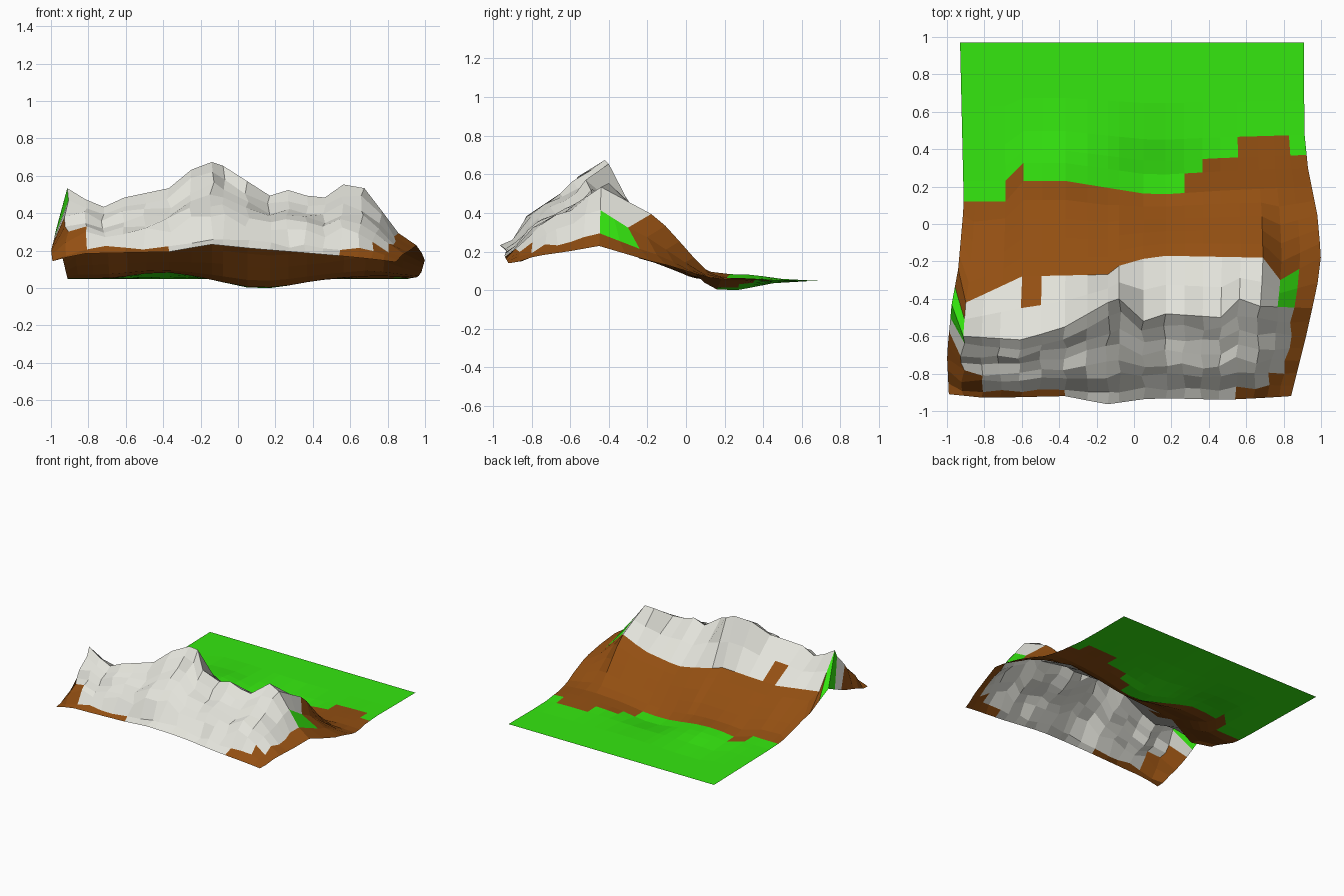
import bpy, bmesh, math, random

if "Cube" in bpy.data.objects:
    bpy.data.objects.remove(bpy.data.objects["Cube"])
random.seed(4)


def curve(t, keys):
    """Piecewise linear curve through (t, value) keys."""
    for (a, va), (b, vb) in zip(keys, keys[1:]):
        if t <= b:
            return va + (vb - va) * max(0, (t - a) / (b - a))
    return keys[-1][1]


def lerp(a, b, w):
    return a + (b - a) * w


# Column positions across the range
columns = [-1, -.92, -.82, -.72, -.61, -.5, -.37, -.25, -.14, -.08,
           .05, .17, .27, .37, .47, .57, .69, .79, .89, 1]

# Lines running across the range: front edge, crest, snow line, foot
front_y = [(-1, -.91), (-.8, -.93), (-.36, -.92), (-.15, -.965), (.1, -.93), (.5, -.94), (1, -.92)]
front_z = [(-1, .15), (-.85, .19), (-.36, .2), (-.15, .24), (.1, .215), (.55, .18), (1, .145)]
crest_y = [(-1, -.43), (-.92, -.6), (-.6, -.62), (-.37, -.55), (-.14, -.42), (-.08, -.4),
           (.05, -.52), (.17, -.48), (.47, -.5), (.57, -.4), (.69, -.44), (1, -.45)]
crest_z = [(-1, .31), (-.92, .54), (-.82, .48), (-.72, .44), (-.61, .49), (-.37, .54), (-.3, .62),
           (-.14, .68), (-.08, .66), (.17, .5), (.27, .53), (.37, .5), (.47, .49), (.57, .56),
           (.69, .54), (.79, .42), (.89, .3), (1, .235)]
snow_y = [(-1, -.24), (-.92, -.42), (-.61, -.28), (-.14, -.27), (-.05, -.2), (.17, -.17),
          (.69, -.18), (.79, -.3), (.89, -.24), (1, -.18)]
snow_z = [(-1, .17), (-.92, .27), (-.5, .3), (-.1, .32), (.2, .28), (.5, .32),
          (.69, .4), (.79, .33), (.89, .22), (1, .155)]
foot_y = [(-1, .12), (-.72, .12), (-.61, .23), (-.37, .23), (.1, .155), (.5, .18), (1, .2)]
# Side outlines seen from above
left_x = [(-.91, .99), (-.7, 1), (-.43, .975), (-.24, .94), (.1, .91), (.97, .93)]
right_x = [(-.92, .84), (-.6, .92), (-.33, .98), (-.17, 1), (.05, .98), (.3, .93), (.5, .91), (.97, .91)]
# Slope profiles
front_slope = [(0, 0), (.12, .1), (.27, .36), (.4, .49), (.55, .6), (.7, .72), (.85, .86), (1, 1)]
back_slope = [(.2, .18), (.4, .42), (.6, .67), (.8, .9), (1, 1)]
# Meadow mounds and hollow: x, y, height, radius
mounds = [(-.4, .28, .035, .2), (.1, .22, -.05, .2), (.3, .2, -.015, .15), (.75, .25, .015, .2)]


def column_points(u):
    fy, fz = curve(u, front_y), curve(u, front_z)
    cy, cz = curve(u, crest_y), curve(u, crest_z)
    sy, sz = curve(u, snow_y), curve(u, snow_z)
    gy = curve(u, foot_y)
    steep = 1.5 if u < -.9 else 1  # the left spike rises late
    pts = [(lerp(fy, cy, t), lerp(fz, cz, w ** steep)) for t, w in front_slope]
    pts += [(lerp(cy, sy, t), lerp(cz, sz, t)) for t in (.5, 1)]
    pts += [(lerp(sy, gy, t), lerp(sz, .057, w)) for t, w in back_slope]
    pts += [(lerp(gy, .97, t), .054) for t in (.13, .22, .36, .6, 1)]
    inner = abs(u) < 1
    for i, (y, z) in enumerate(pts):
        edge = curve(y, left_x if u < 0 else right_x)
        x = u * (1 + (edge - 1) * u * u)
        z += sum(h * math.exp(-((x - a) ** 2 + (y - b) ** 2) / r ** 2) for a, b, h, r in mounds)
        # craggy irregularity on the rock only
        if inner and 1 <= i <= 6:
            x += random.uniform(-.012, .012)
            y += random.uniform(-.015, .015)
            z += random.uniform(-.018, .018)
        yield x, y, z


GRASS, EARTH, ROCK = 0, 1, 2


def ground_kind(x, y):
    meadow = curve(x, [(-.68, .12), (-.67, .23), (-.35, .23), (.1, .155), (.23, .17), (.24, .3),
                       (.58, .33), (.59, .47), (.81, .47), (.82, .36)])
    if y > meadow:
        return GRASS
    if x < -.93 and -.6 < y < -.25 or .76 < x < .87 and -.44 < y < -.26:
        return GRASS
    if y > curve(x, snow_y) or -.64 < x < -.5 and y > -.48 or x > .87:
        return EARTH
    if y < -.88 and x < -.36 or x < -.82 and y < -.8 or x < -.92 and y < -.66:
        return EARTH
    if x > .57 and y < -.86 or x > .75 + (y + .82) * .42:
        return EARTH
    return ROCK


# Terrain sheet
bm = bmesh.new()
grid = [[bm.verts.new(p) for p in column_points(u)] for u in columns]
for a, b in zip(grid, grid[1:]):
    for i in range(len(a) - 1):
        f = bm.faces.new((a[i], b[i], b[i + 1], a[i + 1]))
        c = f.calc_center_median()
        f.material_index = ground_kind(c.x, c.y)
low = min(v.co.z for v in bm.verts)
for v in bm.verts:
    v.co.z -= low
mesh = bpy.data.meshes.new("mountain_terrain")
bm.to_mesh(mesh)
bm.free()

# Ground colours
for name, rgb in (("grass", (.035, .8, .005)), ("earth", (.29, .078, .006)), ("rock", (.76, .76, .7))):
    m = bpy.data.materials.new(name)
    m.diffuse_color = (*rgb, 1)
    m.use_nodes = True
    m.node_tree.nodes["Principled BSDF"].inputs["Base Color"].default_value = m.diffuse_color
    mesh.materials.append(m)
bpy.context.collection.objects.link(bpy.data.objects.new("mountain_terrain", mesh))
